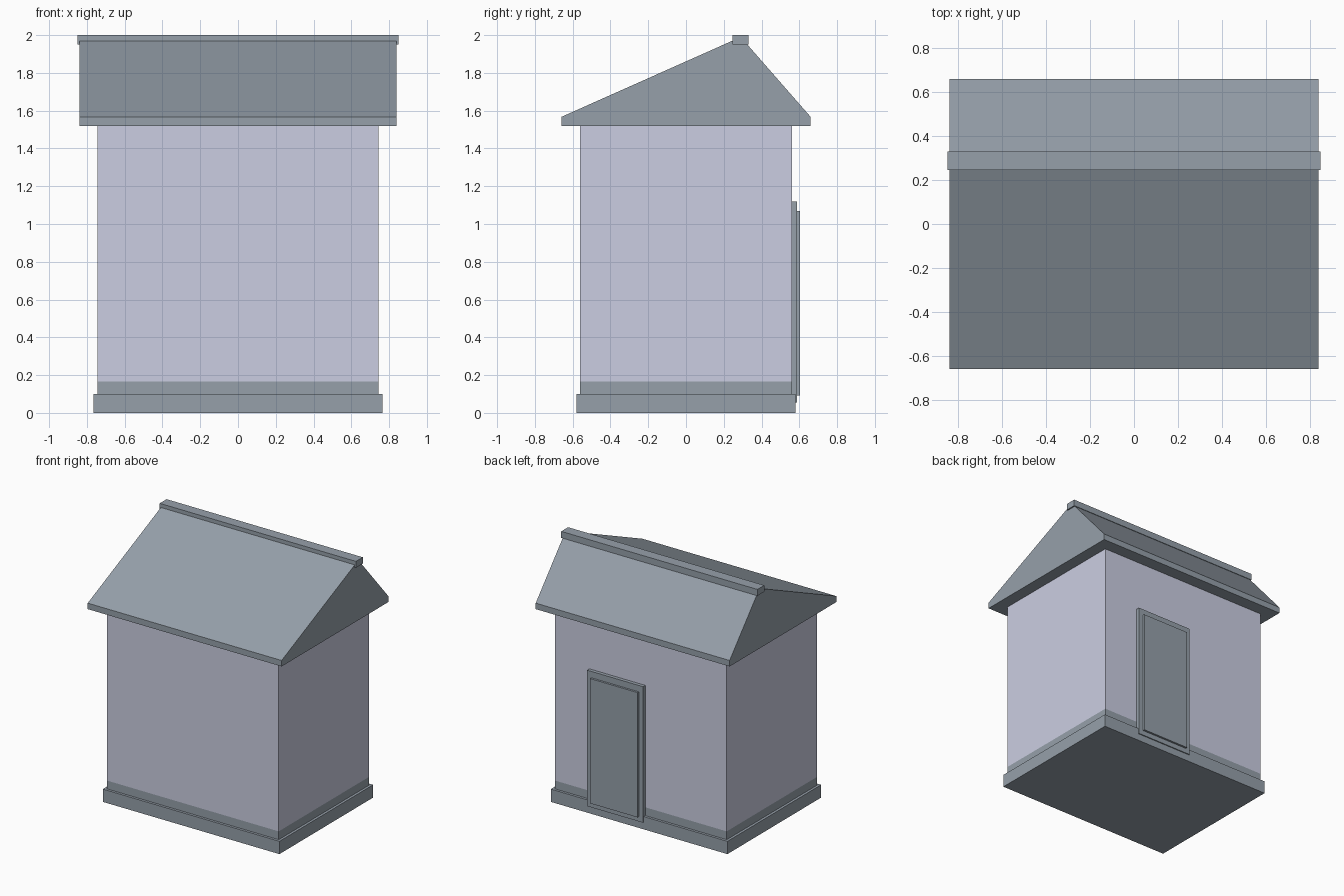
import bpy, bmesh

if "Cube" in bpy.data.objects:
    bpy.data.objects.remove(bpy.data.objects["Cube"])


def material(name, rgb):
    m = bpy.data.materials.new(name)
    m.diffuse_color = (*rgb, 1.0)
    m.use_nodes = True
    m.node_tree.nodes["Principled BSDF"].inputs["Base Color"].default_value = m.diffuse_color
    return m


GREY = material("slate grey", (0.305, 0.352, 0.402))
LAVENDER = material("pale lavender", (0.597, 0.617, 0.760))


def finish(name, bm, *mats):
    bmesh.ops.recalc_face_normals(bm, faces=bm.faces)
    me = bpy.data.meshes.new(name)
    bm.to_mesh(me)
    bm.free()
    for m in mats:
        me.materials.append(m)
    ob = bpy.data.objects.new(name, me)
    bpy.context.collection.objects.link(ob)
    return ob


def prism(profile, x0, x1):
    """Extrude a (y, z) profile along x."""
    bm = bmesh.new()
    face = bm.faces.new([bm.verts.new((x0, y, z)) for y, z in profile])
    ext = bmesh.ops.extrude_face_region(bm, geom=[face], use_keep_orig=True)
    verts = [v for v in ext["geom"] if isinstance(v, bmesh.types.BMVert)]
    bmesh.ops.translate(bm, verts=verts, vec=(x1 - x0, 0, 0))
    return bm


def box(x0, x1, y0, y1, z0, z1):
    return prism([(y0, z0), (y1, z0), (y1, z1), (y0, z1)], x0, x1)


# Foundation slab
finish("foundation", box(-0.765, 0.765, -0.58, 0.58, 0, 0.10), GREY)

# Walls with a flush painted skirting band
BAND = 0.165
bm = box(-0.745, 0.745, -0.56, 0.56, 0.10, 1.52)
bmesh.ops.bisect_plane(bm, geom=bm.verts[:] + bm.edges[:] + bm.faces[:],
                       plane_co=(0, 0, BAND), plane_no=(0, 0, 1))
for f in bm.faces:
    f.material_index = 1 if f.calc_center_median().z < BAND else 0
finish("walls", bm, LAVENDER, GREY)

# Lopsided gable roof and its ridge cap
finish("roof", prism([(-0.66, 1.52), (0.66, 1.52), (0.66, 1.567),
                      (0.29, 1.99), (-0.66, 1.567)], -0.84, 0.84), GREY)
finish("ridge_cap", box(-0.85, 0.85, 0.245, 0.33, 1.95, 2.0), GREY)

# Door on the back wall
finish("door_frame", box(-0.04, 0.445, 0.55, 0.588, 0.055, 1.12), GREY)
finish("door_panel", box(-0.003, 0.408, 0.58, 0.604, 0.093, 1.07), GREY)
